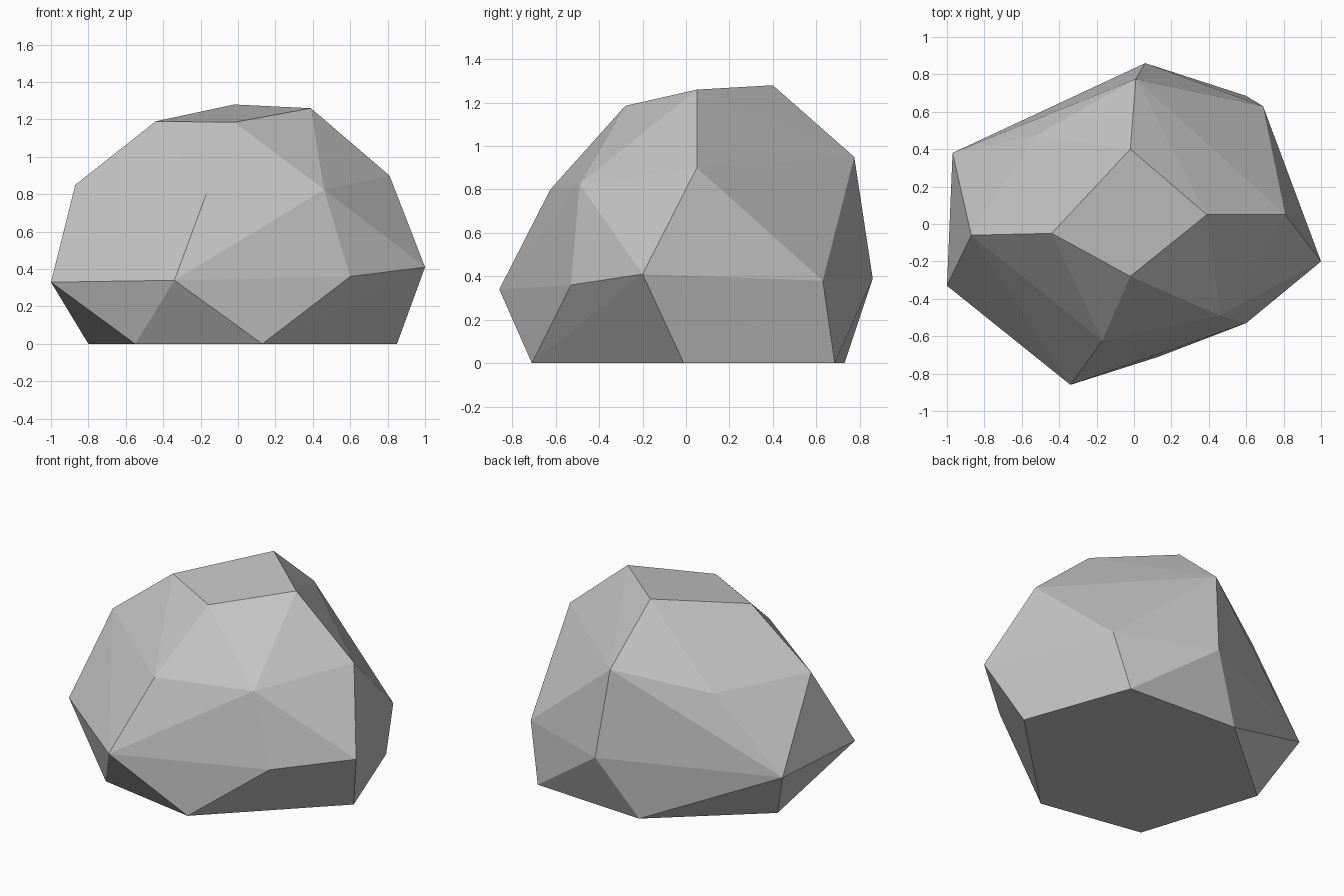
import bpy, bmesh, math

if "Cube" in bpy.data.objects:
    bpy.data.objects.remove(bpy.data.objects["Cube"])

# Corner rings of the boulder, from the ground up
base = [(0.13, -0.71, 0), (0.85, -0.01, 0), (0.60, 0.685, 0),
        (-0.17, 0.73, 0), (-0.80, 0.19, 0), (-0.55, -0.59, 0)]
waist = [(1.0, -0.20, 0.41), (0.69, 0.63, 0.38), (0.06, 0.86, 0.39),
         (-0.97, 0.38, 0.35), (-1.0, -0.33, 0.33), (-0.34, -0.86, 0.34),
         (0.60, -0.53, 0.36)]
shoulder = [(0.81, 0.05, 0.90), (0.01, 0.775, 0.95), (-0.53, 0.47, 0.82),
            (-0.87, -0.06, 0.85), (-0.17, -0.625, 0.80), (0.46, -0.49, 0.825)]
crown = [(0.39, 0.05, 1.26), (-0.02, 0.40, 1.28),
         (-0.44, -0.05, 1.19), (-0.02, -0.28, 1.185)]

# Faceted stone skin stretched around the corners
bm = bmesh.new()
for corner in base + waist + shoulder + crown:
    bm.verts.new(corner)
bmesh.ops.convex_hull(bm, input=bm.verts[:])
bmesh.ops.dissolve_limit(bm, angle_limit=math.radians(0.5),
                         verts=bm.verts[:], edges=bm.edges[:])
bmesh.ops.recalc_face_normals(bm, faces=bm.faces[:])

mesh = bpy.data.meshes.new("boulder")
bm.to_mesh(mesh)
bm.free()

# Plain grey stone
stone = bpy.data.materials.new("stone_grey")
stone.diffuse_color = (0.55, 0.55, 0.55, 1)
stone.use_nodes = True
stone.node_tree.nodes["Principled BSDF"].inputs["Base Color"].default_value = stone.diffuse_color
mesh.materials.append(stone)

boulder = bpy.data.objects.new("boulder", mesh)
bpy.context.collection.objects.link(boulder)
